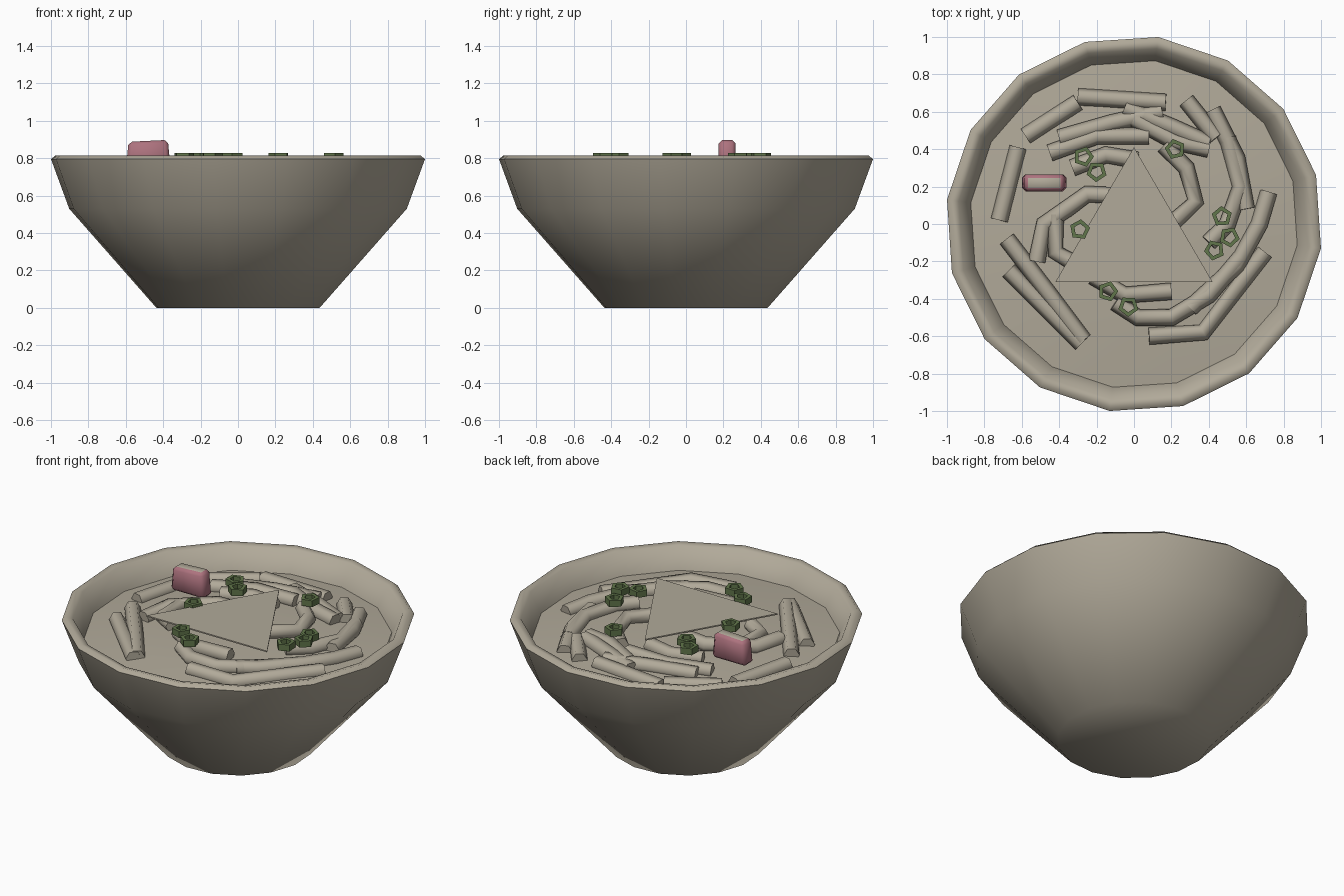
import bpy, bmesh, math
from mathutils import Vector

if "Cube" in bpy.data.objects:
    bpy.data.objects.remove(bpy.data.objects["Cube"])


def material(name, rgb):
    m = bpy.data.materials.new(name)
    m.diffuse_color = (*rgb, 1)
    m.use_nodes = True
    m.node_tree.nodes["Principled BSDF"].inputs["Base Color"].default_value = m.diffuse_color
    return m


BEIGE = material("warm beige", (0.44, 0.40, 0.32))
PINK = material("fish cake pink", (0.42, 0.17, 0.21))
GREEN = material("spring onion green", (0.12, 0.18, 0.07))


def finish(name, bm, mats, angle=None):
    bmesh.ops.recalc_face_normals(bm, faces=bm.faces)
    me = bpy.data.meshes.new(name)
    bm.to_mesh(me)
    bm.free()
    ob = bpy.data.objects.new(name, me)
    bpy.context.collection.objects.link(ob)
    for m in mats:
        me.materials.append(m)
    if angle:
        bpy.ops.object.select_all(action='DESELECT')
        ob.select_set(True)
        bpy.context.view_layer.objects.active = ob
        bpy.ops.object.shade_smooth_by_angle(angle=math.radians(angle))
    return ob


def lathe(bm, profile, n, offset, close_start=False, close_end=False, loop=False):
    """Spin (radius, z) points into n-sided rings and bridge them."""
    rings = []
    for r, z in profile:
        rings.append([bm.verts.new((r * math.cos(offset + math.tau * i / n),
                                    r * math.sin(offset + math.tau * i / n), z))
                      for i in range(n)])
    pairs = list(zip(rings, rings[1:]))
    if loop:
        pairs.append((rings[-1], rings[0]))
    for a, b in pairs:
        for i in range(n):
            j = (i + 1) % n
            bm.faces.new((a[i], a[j], b[j], b[i]))
    if close_start:
        bm.faces.new(rings[0])
    if close_end:
        bm.faces.new(rings[-1])


TURN = math.radians(15.1)

# Bowl: closed shell with a thin rounded rim
bm = bmesh.new()
lathe(bm, [(0.44, 0), (0.91, 0.53), (1.008, 0.795), (0.985, 0.815),
           (0.945, 0.805), (0.885, 0.685), (0.83, 0.56), (0.40, 0.08)],
      16, TURN, True, True)
finish("bowl", bm, [BEIGE], 60)

# Broth: shallow mound inside the bowl
bm = bmesh.new()
lathe(bm, [(r, 0.68 + 0.05 * (1 - (r / 0.88) ** 2)) for r in (0.88, 0.6, 0.3)],
      16, TURN, False, True)
finish("broth", bm, [BEIGE], 60)

# Triangular slice lying over the noodles
bm = bmesh.new()
pts = [(0, 0.41), (-0.42, -0.31), (0.42, -0.31)]
f = bm.faces.new([bm.verts.new((x, y, 0.803)) for x, y in pts])
ext = bmesh.ops.extrude_face_region(bm, geom=[f])
for v in ext["geom"]:
    if isinstance(v, bmesh.types.BMVert):
        v.co.z += 0.008
finish("triangle_slice", bm, [BEIGE])

# Noodles: bent tubes following these plan paths, higher towards the middle
outer = [
    [(-0.30, 0.68), (0.17, 0.65)],
    [(-0.58, 0.47), (-0.30, 0.65)],
    [(-0.72, 0.02), (-0.62, 0.41)],
    [(-0.05, 0.62), (0.20, 0.52), (0.40, 0.43)],
    [(0.28, 0.66), (0.44, 0.46)],
    [(0.42, 0.61), (0.55, 0.35), (0.60, 0.08)],
    [(0.72, 0.17), (0.67, 0.0), (0.55, -0.22), (0.30, -0.45)],
    [(0.70, -0.15), (0.37, -0.58), (0.08, -0.60)],
    [(-0.68, -0.08), (-0.45, -0.38), (-0.27, -0.62)],
    [(-0.67, -0.25), (-0.28, -0.64)],
]
inner = [
    [(0.57, -0.18), (0.40, -0.38), (0.20, -0.50), (0.02, -0.50), (-0.10, -0.42)],
    [(-0.08, 0.15), (-0.25, 0.16), (-0.36, 0.08), (-0.48, 0.0), (-0.52, -0.20)],
    [(-0.33, 0.30), (-0.15, 0.37), (0.02, 0.34)],
    [(0.16, 0.42), (0.28, 0.30), (0.33, 0.12), (0.20, 0.0)],
    [(-0.40, 0.46), (-0.12, 0.54), (0.15, 0.60)],
    [(-0.45, 0.38), (-0.20, 0.47), (0.08, 0.47)],
    [(0.0, 0.56), (0.22, 0.44), (0.40, 0.40)],
    [(0.50, 0.46), (0.57, 0.20), (0.50, 0.0), (0.40, -0.10)],
    [(-0.42, 0.05), (-0.42, -0.15), (-0.30, -0.22)],
    [(-0.22, -0.28), (-0.05, -0.38), (0.20, -0.36)],
]
for k, path in enumerate(outer + inner):
    cu = bpy.data.curves.new("noodle_path", 'CURVE')
    cu.dimensions = '3D'
    cu.bevel_depth = 0.046
    cu.bevel_resolution = 1
    cu.use_fill_caps = True
    sp = cu.splines.new('POLY')
    sp.points.add(len(path) - 1)
    for p, (x, y) in zip(sp.points, path):
        z = 0.695 + 0.065 * (1 - (x * x + y * y) / 0.56)
        p.co = (x, y, z, 1)
    tmp = bpy.data.objects.new("noodle_path", cu)
    bpy.context.collection.objects.link(tmp)
    bpy.context.view_layer.update()
    me = bpy.data.meshes.new_from_object(
        tmp.evaluated_get(bpy.context.evaluated_depsgraph_get()))
    bpy.data.objects.remove(tmp)
    bm = bmesh.new()
    bm.from_mesh(me)
    for face in bm.faces:
        face.material_index = 0
    bmesh.ops.remove_doubles(bm, verts=bm.verts, dist=0.0005)
    finish(f"noodle_{k + 1}", bm, [BEIGE], 65)

# Spring onion: small five-sided rings scattered on top
spots = [(-0.27, 0.36), (-0.20, 0.28), (0.22, 0.40), (-0.29, -0.03), (0.51, -0.07),
         (0.43, -0.14), (0.47, 0.04), (-0.14, -0.36), (-0.03, -0.44)]
for k, (x, y) in enumerate(spots):
    bm = bmesh.new()
    lathe(bm, [(0.056, -0.02), (0.056, 0.02), (0.032, 0.02), (0.032, -0.02)],
          5, k * 0.9, loop=True)
    ob = finish(f"spring_onion_{k + 1}", bm, [GREEN])
    ob.location = (x, y, 0.808 if k not in (5, 6) else 0.79)

# Fish cake: upright rounded slab, pink with a pale top
bm = bmesh.new()
bmesh.ops.create_cube(bm, size=1)
for v in bm.verts:
    top = v.co.z > 0
    v.co = Vector((v.co.x * (0.21 if top else 0.24), v.co.y * 0.09, v.co.z * 0.15))
    if top and v.co.x > 0:
        v.co.z += 0.01
bmesh.ops.bevel(bm, geom=bm.edges[:], offset=0.018, segments=1, affect='EDGES')
bm.normal_update()
for face in bm.faces:
    face.material_index = 1 if face.normal.z > 0.85 else 0
ob = finish("fish_cake", bm, [PINK, BEIGE], 50)
ob.location = (-0.48, 0.22, 0.813)
